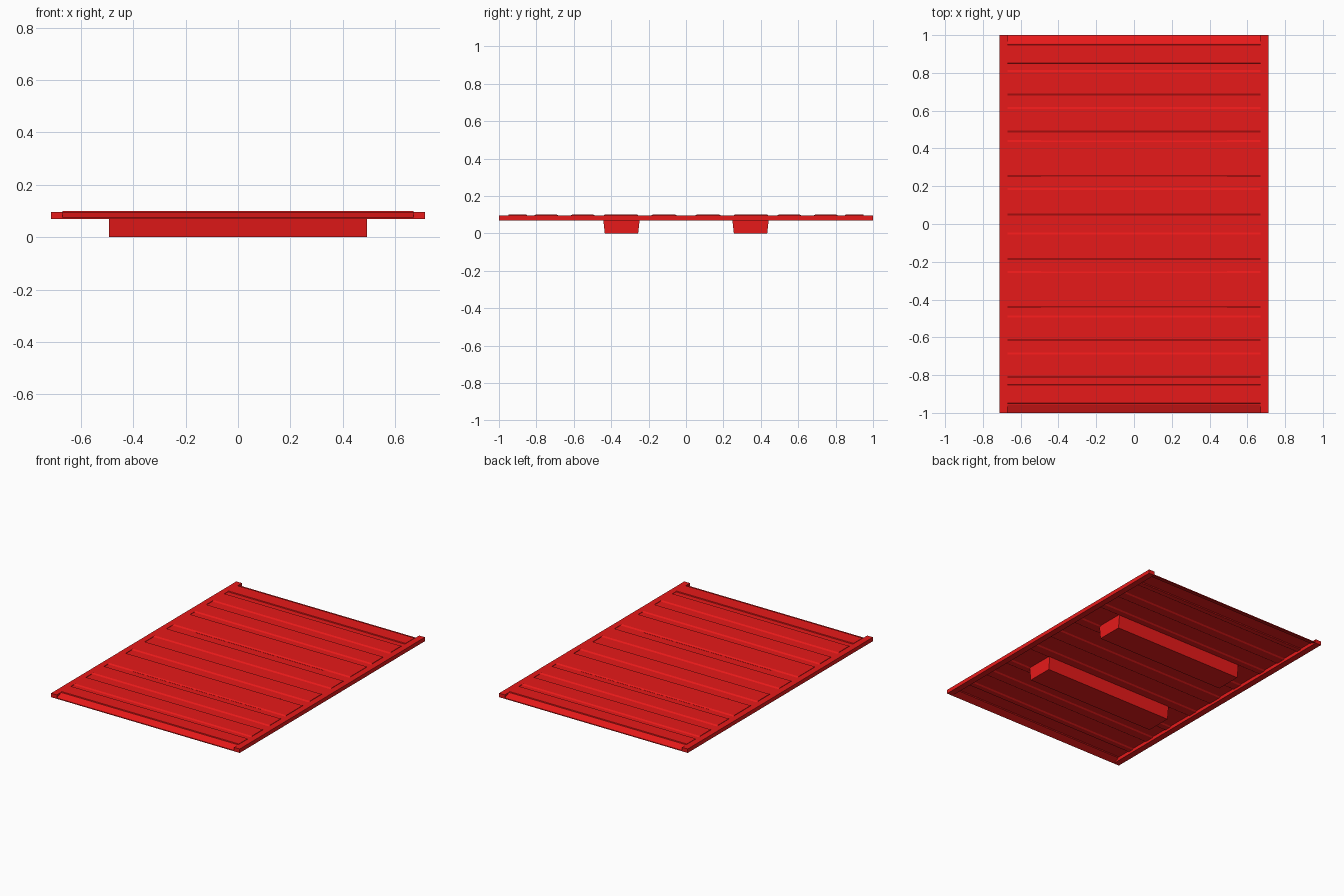
import bpy, bmesh

if "Cube" in bpy.data.objects:
    bpy.data.objects.remove(bpy.data.objects["Cube"])

red = bpy.data.materials.new("red_paint")
red.diffuse_color = (0.8, 0.01, 0.01, 1)
red.use_nodes = True
red.node_tree.nodes["Principled BSDF"].inputs["Base Color"].default_value = red.diffuse_color


def prism(name, outline, x0, x1):
    """Extrude a closed (y, z) outline from x0 to x1."""
    bm = bmesh.new()
    face = bm.faces.new([bm.verts.new((x0, y, z)) for y, z in outline])
    new = bmesh.ops.extrude_face_region(bm, geom=[face])["geom"]
    moved = [v for v in new if isinstance(v, bmesh.types.BMVert)]
    bmesh.ops.translate(bm, verts=moved, vec=(x1 - x0, 0, 0))
    bmesh.ops.recalc_face_normals(bm, faces=bm.faces)
    mesh = bpy.data.meshes.new(name)
    bm.to_mesh(mesh)
    bm.free()
    mesh.materials.append(red)
    obj = bpy.data.objects.new(name, mesh)
    bpy.context.collection.objects.link(obj)
    return obj


LOW, HIGH, THICK = 0.094, 0.10, 0.006

# Ribbed deck sheet: raised bands across the width, sloping lips at both ends
# each band: inner y, outer y, length of its edge slope
bands = [(0.045, 0.19, 0.01), (0.25, 0.445, 0.01), (0.485, 0.62, 0.01),
         (0.68, 0.815, 0.01), (0.85, 0.95, 0.002)]
half = []
for a, b, run in bands:
    half += [(a, LOW), (a + run, HIGH), (b - run, HIGH), (b, LOW)]
half += [(0.955, LOW), (1.0, 0.07 + THICK)]
top = [(-y, z) for y, z in reversed(half)] + half
under = [(y, z - THICK) for y, z in reversed(top)]
prism("deck_sheet", top + under, -0.67, 0.67)

# Side rails along the long edges
for side, label in ((-1, "left"), (1, "right")):
    x0, x1 = sorted((side * 0.67, side * 0.713))
    prism(label + "_rail", [(-1, 0.07), (1, 0.07), (1, 0.097), (-1, 0.097)], x0, x1)

# Tapered support runners below the deck
for c, label in ((-0.345, "front"), (0.345, "back")):
    prism(label + "_runner",
          [(c - 0.089, 0.0), (c + 0.089, 0.0), (c + 0.1, 0.095), (c - 0.1, 0.095)],
          -0.493, 0.493)
